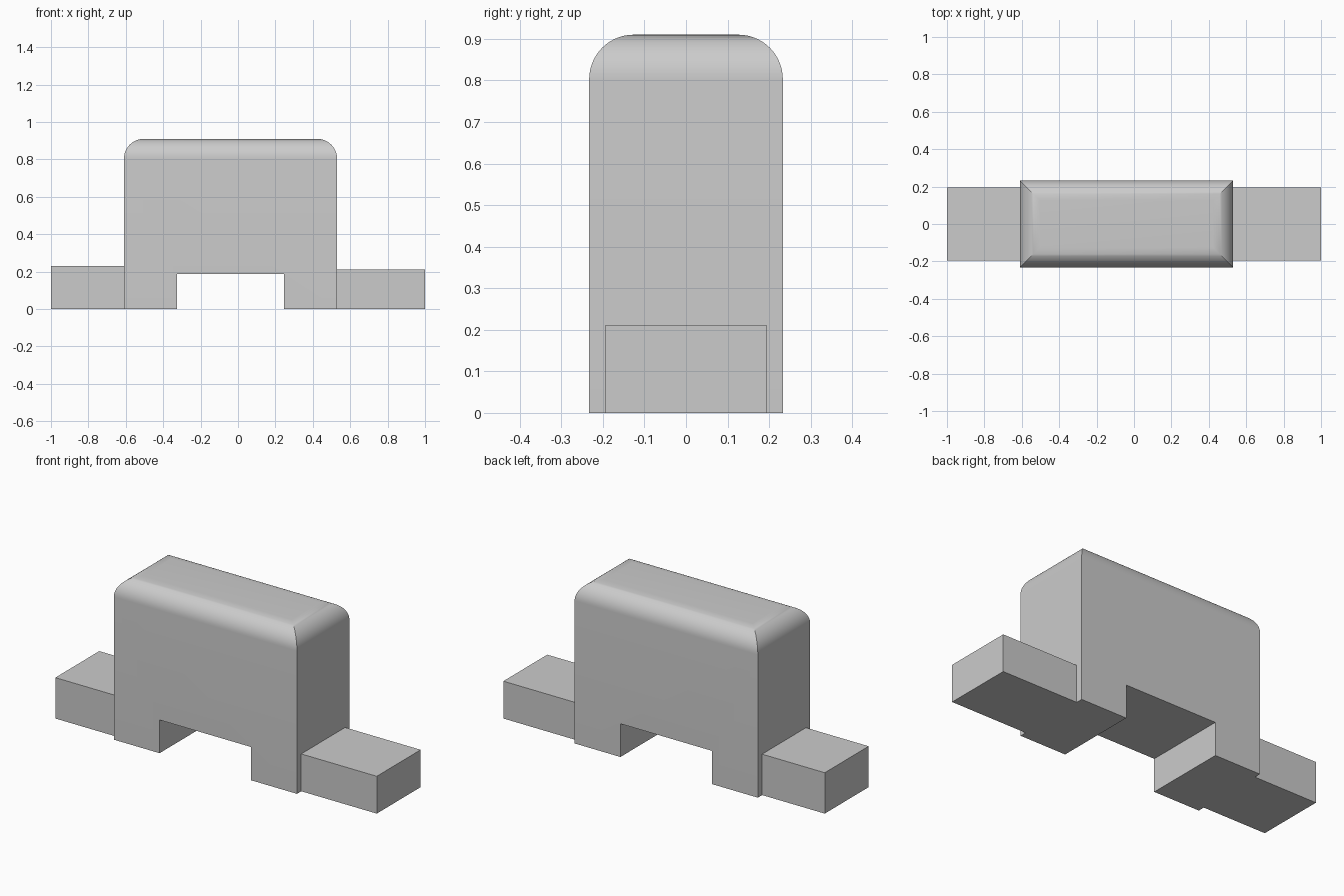
import bpy, bmesh
from math import radians

cube = bpy.data.objects.get("Cube")
if cube:
    bpy.data.objects.remove(cube, do_unlink=True)

grey = bpy.data.materials.new("plain grey")
grey.use_nodes = True
colour = (0.6, 0.6, 0.6, 1)
grey.diffuse_color = colour
grey.node_tree.nodes["Principled BSDF"].inputs["Base Color"].default_value = colour


def prism(name, profile, half_depth, round_top=0):
    """Extrude an x-z profile along y, optionally rounding the rim of its top face."""
    bm = bmesh.new()
    face = bm.faces.new([bm.verts.new((x, -half_depth, z)) for x, z in profile])
    extruded = bmesh.ops.extrude_face_region(bm, geom=[face])["geom"]
    moved = [v for v in extruded if isinstance(v, bmesh.types.BMVert)]
    bmesh.ops.translate(bm, verts=moved, vec=(0, 2 * half_depth, 0))
    bmesh.ops.recalc_face_normals(bm, faces=bm.faces)
    if round_top:
        top = max(z for x, z in profile)
        rim = [e for e in bm.edges if all(abs(v.co.z - top) < 1e-4 for v in e.verts)]
        bmesh.ops.bevel(bm, geom=rim, offset=round_top, offset_type='OFFSET',
                        segments=14, profile=0.5, affect='EDGES')
    mesh = bpy.data.meshes.new(name)
    bm.to_mesh(mesh)
    bm.free()
    mesh.materials.append(grey)
    obj = bpy.data.objects.new(name, mesh)
    bpy.context.collection.objects.link(obj)
    return obj


# Tall body with an open notch underneath and a rounded top rim
x0, x1, height = -0.61, 0.53, 0.91
n0, n1, notch = -0.325, 0.245, 0.187
body = prism("body", [(x0, 0), (n0, 0), (n0, notch), (n1, notch), (n1, 0),
                      (x1, 0), (x1, height), (x0, height)], 0.233, 0.107)
bpy.ops.object.select_all(action='DESELECT')
body.select_set(True)
bpy.context.view_layer.objects.active = body
bpy.ops.object.shade_smooth_by_angle(angle=radians(30))

# Low blocks on either end
for name, a, b, h in (("right_block", -1, x0, 0.23), ("left_block", x1, 1, 0.21)):
    prism(name, [(a, 0), (b, 0), (b, h), (a, h)], 0.195)
